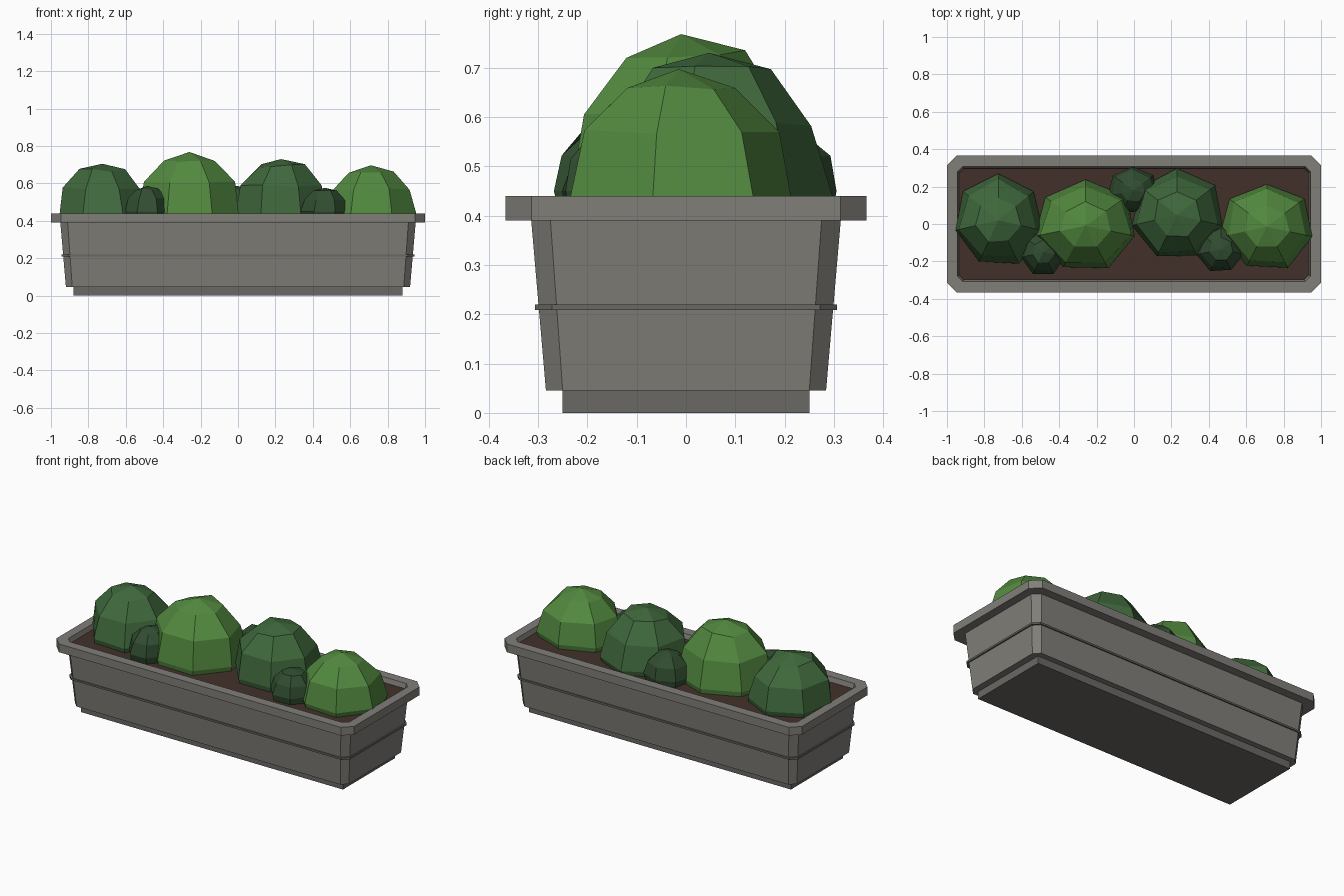
import bpy, bmesh, math, random

if "Cube" in bpy.data.objects:
    bpy.data.objects.remove(bpy.data.objects["Cube"])

random.seed(4)


def material(name, rgb):
    m = bpy.data.materials.new(name)
    m.diffuse_color = (*rgb, 1)
    m.use_nodes = True
    m.node_tree.nodes["Principled BSDF"].inputs["Base Color"].default_value = m.diffuse_color
    return m


STONE = material("stone", (0.22, 0.21, 0.19))
DARK_STONE = material("dark_stone", (0.145, 0.14, 0.13))
SOIL = material("soil", (0.055, 0.03, 0.023))
LIGHT = material("light_leaf", (0.085, 0.25, 0.05))
MID = material("mid_leaf", (0.05, 0.14, 0.045))
DEEP = material("deep_leaf", (0.03, 0.075, 0.03))


def finish(bm, name, mat):
    bmesh.ops.recalc_face_normals(bm, faces=bm.faces)
    me = bpy.data.meshes.new(name)
    bm.to_mesh(me)
    bm.free()
    me.materials.append(mat)
    ob = bpy.data.objects.new(name, me)
    bpy.context.collection.objects.link(ob)
    return ob


def loft(name, sections, mat, ring=False):
    """Skin corner-cut rectangles (half x, half y, cut, z); ring closes on itself."""
    bm = bmesh.new()
    loops = []
    for hx, hy, c, z in sections:
        pts = []
        for sx, sy in ((1, 1), (-1, 1), (-1, -1), (1, -1)):
            pair = [(sx * hx, sy * (hy - c)), (sx * (hx - c), sy * hy)]
            pts += pair if sx * sy > 0 else pair[::-1]
        loops.append([bm.verts.new((x, y, z)) for x, y in pts])
    pairs = list(zip(loops, loops[1:]))
    if ring:
        pairs.append((loops[-1], loops[0]))
    else:
        bm.faces.new(loops[0])
        bm.faces.new(loops[-1])
    for a, b in pairs:
        for i in range(8):
            j = (i + 1) % 8
            bm.faces.new((a[i], a[j], b[j], b[i]))
    return finish(bm, name, mat)


# Planter box
bm = bmesh.new()
bmesh.ops.create_cube(bm, size=1)
bmesh.ops.scale(bm, vec=(1.76, 0.5, 0.045), verts=bm.verts)
bmesh.ops.translate(bm, vec=(0, 0, 0.0225), verts=bm.verts)
finish(bm, "base_foot", DARK_STONE)
loft("planter_body", [(0.92, 0.284, 0.034, 0.045), (0.95, 0.314, 0.039, 0.392)], STONE)
loft("trim_band", [(0.943, 0.306, 0.034, 0.209), (0.943, 0.306, 0.034, 0.22)], DARK_STONE)
loft("rim", [(0.93, 0.295, 0.02, 0.39), (1.0, 0.366, 0.053, 0.39),
             (1.0, 0.366, 0.053, 0.44), (0.945, 0.308, 0.03, 0.44)], STONE, ring=True)
loft("soil", [(0.935, 0.298, 0.025, 0.38), (0.935, 0.298, 0.025, 0.412)], SOIL)


def bush(name, x, y, z, rx, ry, rz, mat):
    """Seven-sided, six-ring faceted ball with slight irregularity; one corner faces back."""
    bm = bmesh.new()
    bmesh.ops.create_uvsphere(bm, u_segments=7, v_segments=6, radius=1)
    back = max((v.co for v in bm.verts if abs(v.co.z) < 0.1), key=lambda c: c.y)
    turn = math.pi / 2 - math.atan2(back.y, back.x)
    for v in bm.verts:
        a = math.atan2(v.co.y, v.co.x) + turn
        r = math.hypot(v.co.x, v.co.y)
        k = 1 + random.uniform(-0.04, 0.05) * (r > 0.1)
        v.co = (x + rx * k * r * math.cos(a), y + ry * k * r * math.sin(a),
                z + rz * k * v.co.z)
    finish(bm, name, mat)


# Large bushes
bush("bush_1", -0.725, 0.02, 0.44, 0.242, 0.247, 0.265, MID)
bush("bush_2", -0.26, -0.01, 0.44, 0.28, 0.25, 0.328, LIGHT)
bush("bush_3", 0.23, 0.047, 0.44, 0.25, 0.245, 0.29, MID)
bush("bush_4", 0.71, -0.015, 0.44, 0.25, 0.235, 0.257, LIGHT)
# Small filler bushes
bush("small_bush_1", -0.485, -0.15, 0.45, 0.12, 0.125, 0.137, DEEP)
bush("small_bush_2", 0.465, -0.135, 0.45, 0.13, 0.125, 0.127, DEEP)
bush("small_bush_3", -0.005, 0.18, 0.45, 0.135, 0.125, 0.137, DEEP)
